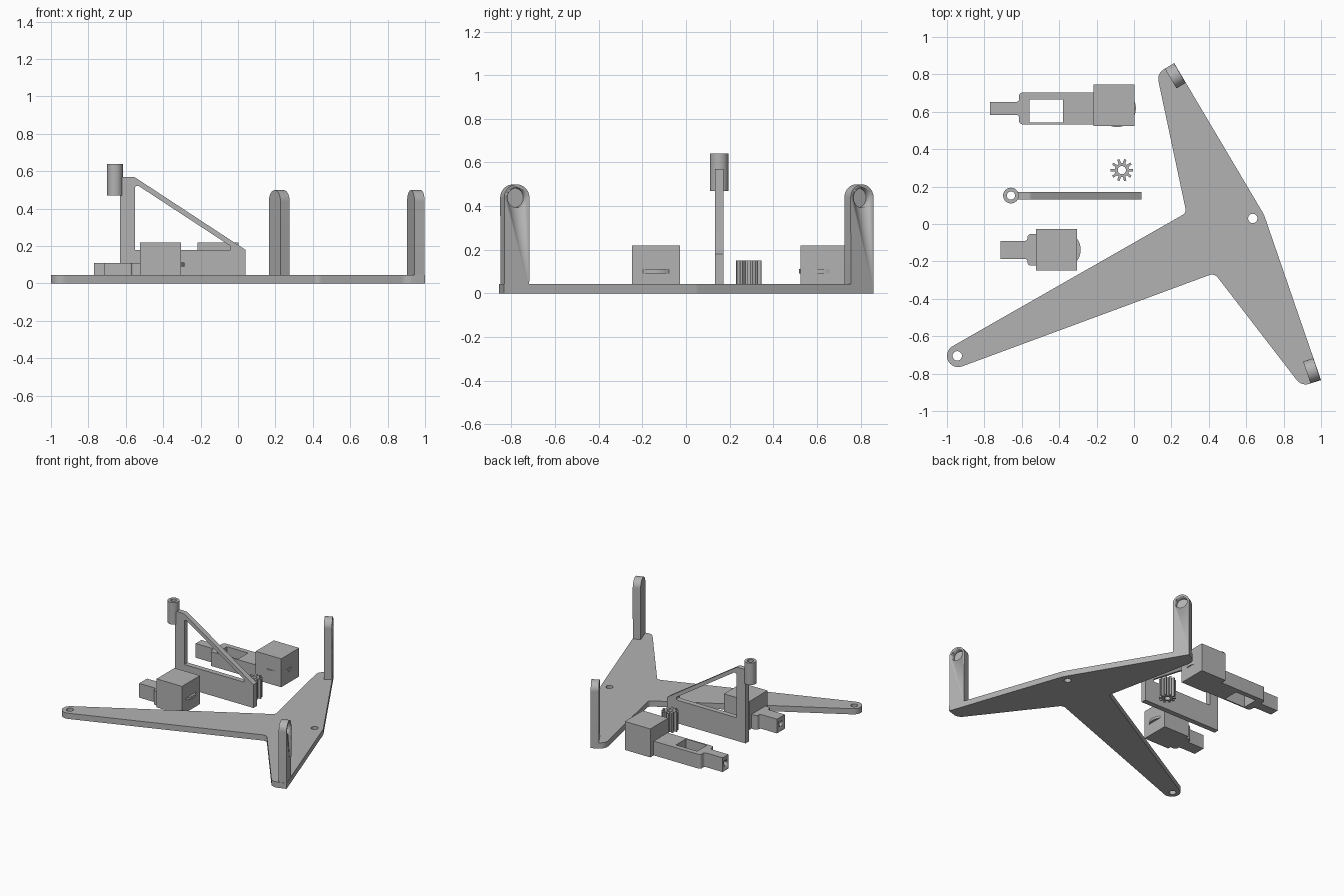
import bpy, bmesh, math
from mathutils import Vector, Matrix

cube = bpy.data.objects.get("Cube")
if cube:
    bpy.data.objects.remove(cube, do_unlink=True)

# One plain grey material
GREY = (0.45, 0.45, 0.45, 1)
grey = bpy.data.materials.new("plain grey")
grey.use_nodes = True
grey.diffuse_color = GREY
grey.node_tree.nodes["Principled BSDF"].inputs["Base Color"].default_value = GREY


def arc(cx, cy, r, a0=0, a1=360, n=32):
    """Points along an arc; a full circle leaves out the repeated end point."""
    steps = n if a1 - a0 == 360 else n + 1
    angles = [math.radians(a0 + (a1 - a0) * i / n) for i in range(steps)]
    return [(cx + r * math.cos(a), cy + r * math.sin(a)) for a in angles]


def rounded(corners, n=8):
    """Outline from corners (x, y) or (x, y, fillet radius)."""
    out = []
    for i, c in enumerate(corners):
        p = Vector(c[:2])
        if len(c) < 3:
            out.append(p)
            continue
        d1 = (Vector(corners[i - 1][:2]) - p).normalized()
        d2 = (Vector(corners[(i + 1) % len(corners)][:2]) - p).normalized()
        half, r = d1.angle(d2) / 2, c[2]
        centre = p + (d1 + d2).normalized() * r / math.sin(half)
        v1 = (p + d1 * r / math.tan(half) - centre).normalized()
        v2 = (p + d2 * r / math.tan(half) - centre).normalized()
        out += [centre + v1.slerp(v2, k / n) * r for k in range(n + 1)]
    return out


def rect(x0, x1, y0, y1):
    return [(x0, y0), (x1, y0), (x1, y1), (x0, y1)]


def prism(name, loops, z0, z1, matrix=Matrix()):
    """Extrude an outline, with any further loops as holes, from z0 to z1."""
    bm = bmesh.new()
    rings = []
    for z in (z0, z1):
        level, edges = [], []
        for loop in loops:
            vs = [bm.verts.new((p[0], p[1], z)) for p in loop]
            edges += [bm.edges.new((vs[i - 1], v)) for i, v in enumerate(vs)]
            level.append(vs)
        bmesh.ops.triangle_fill(bm, edges=edges, use_beauty=True, normal=(0, 0, 1))
        rings.append(level)
    for lo, hi in zip(*rings):
        for i in range(len(lo)):
            bm.faces.new((lo[i - 1], lo[i], hi[i], hi[i - 1]))
    bmesh.ops.recalc_face_normals(bm, faces=bm.faces)
    bm.transform(matrix)
    mesh = bpy.data.meshes.new(name)
    bm.to_mesh(mesh)
    bm.free()
    mesh.materials.append(grey)
    obj = bpy.data.objects.new(name, mesh)
    bpy.context.collection.objects.link(obj)
    bpy.ops.object.select_all(action="DESELECT")
    obj.select_set(True)
    bpy.context.view_layer.objects.active = obj
    bpy.ops.object.shade_smooth_by_angle(angle=math.radians(30))
    return obj


def cut(obj, cutter):
    """Subtract the cutter and throw it away."""
    cutter.hide_render = True
    mod = obj.modifiers.new("cut", "BOOLEAN")
    mod.operation, mod.solver, mod.object = "DIFFERENCE", "EXACT", cutter
    bpy.context.view_layer.objects.active = obj
    bpy.ops.object.modifier_apply(modifier=mod.name)
    bpy.data.objects.remove(cutter, do_unlink=True)


def frame(x, y, z, u, v, n):
    """Matrix with the given origin and axes."""
    m = Matrix((u, v, n)).transposed().to_4x4()
    m.translation = (x, y, z)
    return m


# Three-armed base plate with two screw holes
outline = rounded(
    [(0.215, 0.86), (0.122, 0.805, 0.06), (0.28, 0.06, 0.03)]
    + arc(-0.94, -0.705, 0.06, 120, 290, 16)
    + [(0.43, -0.263, 0.04), (0.895, -0.867, 0.06), (1.0, -0.835), (0.695, 0.05, 0.1)])
prism("base_plate", [outline, arc(-0.945, -0.705, 0.025), arc(0.635, 0.03, 0.025)], 0, 0.044)

# Uprights with round tops and a blind round pocket on the outer face
for name, x, y, angle in (("back_upright", 0.245, 0.807, 30.7),
                          ("front_upright", 0.978, -0.775, 19.1)):
    a = math.radians(angle)
    m = frame(x, y, 0, (-math.sin(a), math.cos(a), 0), (0, 0, 1), (math.cos(a), math.sin(a), 0))
    shape = [(-0.06, 0.02), (0.06, 0.02)] + arc(0, 0.438, 0.061, 0, 180)
    upright = prism(name, [shape], -0.057, 0, m)
    cut(upright, prism("pocket", [arc(0, 0.438, 0.045)], -0.04, 0.02, m))

# Triangular bracket, standing on edge, with a tube at its upper end
bracket_frame = frame(0, 0.152, 0, (1, 0, 0), (0, 0, 1), (0, -1, 0))
bracket = [(-0.63, 0), (0.04, 0), (0.04, 0.18), (-0.555, 0.57, 0.03), (-0.63, 0.57)]
opening = [(-0.552, 0.178), (-0.04, 0.178, 0.006), (-0.04, 0.2, 0.008), (-0.552, 0.535, 0.015)]
prism("bracket", [rounded(bracket), rounded(opening)], -0.02, 0.02, bracket_frame)
prism("bracket_tube", [arc(-0.658, 0.152, 0.042), arc(-0.658, 0.152, 0.022)], 0.47, 0.64)

# Small pinion with ten teeth
TEETH = 10
pinion = []
for t in range(TEETH):
    for step, r in ((-0.3, 0.038), (-0.17, 0.06), (0.17, 0.06), (0.3, 0.038)):
        a = math.tau * (t + step) / TEETH
        pinion.append((-0.065 + r * math.cos(a), 0.288 + r * math.sin(a)))
prism("pinion", [pinion, arc(-0.065, 0.288, 0.022)], 0, 0.15)


def actuator(name, x1, y, wheel_x, body_x, tip_x, body_w, tip_w, window):
    """Box housing with a thumb wheel, a stepped body and a bored tip."""
    prism(name + "_housing", [rect(x1 - 0.218, x1, y - 0.11, y + 0.11)], 0, 0.22)
    prism(name + "_wheel", [arc(wheel_x, y, 0.1, n=48)], 0.092, 0.112)
    step = 0.02
    side = [(x1 - 0.2, body_w), (body_x, body_w, step), (body_x, tip_w, step * 0.7),
            (tip_x, tip_w)]
    corners = [(c[0], y + c[1], *c[2:]) for c in side]
    corners += [(c[0], y - c[1], *c[2:]) for c in reversed(side)]
    body = prism(name + "_body", [rounded(corners)] + window, 0, 0.11)
    bore = frame(tip_x, y, 0.055, (0, 1, 0), (0, 0, 1), (1, 0, 0))
    cut(body, prism("bore", [arc(0, 0, 0.02)], -0.02, 0.1, bore))


actuator("back_actuator", 0.002, 0.635, -0.09, -0.615, -0.77, 0.085, 0.035,
         [rect(-0.56, -0.38, 0.56, 0.682)])
# The back body is set slightly off its housing axis
for part in ("back_actuator_body", "back_actuator_wheel"):
    bpy.data.objects[part].data.transform(Matrix.Translation((0, -0.017, 0)))
bpy.data.objects["back_actuator_body"].data.update()
actuator("front_actuator", -0.305, -0.138, -0.385, -0.57, -0.715, 0.085, 0.048, [])
